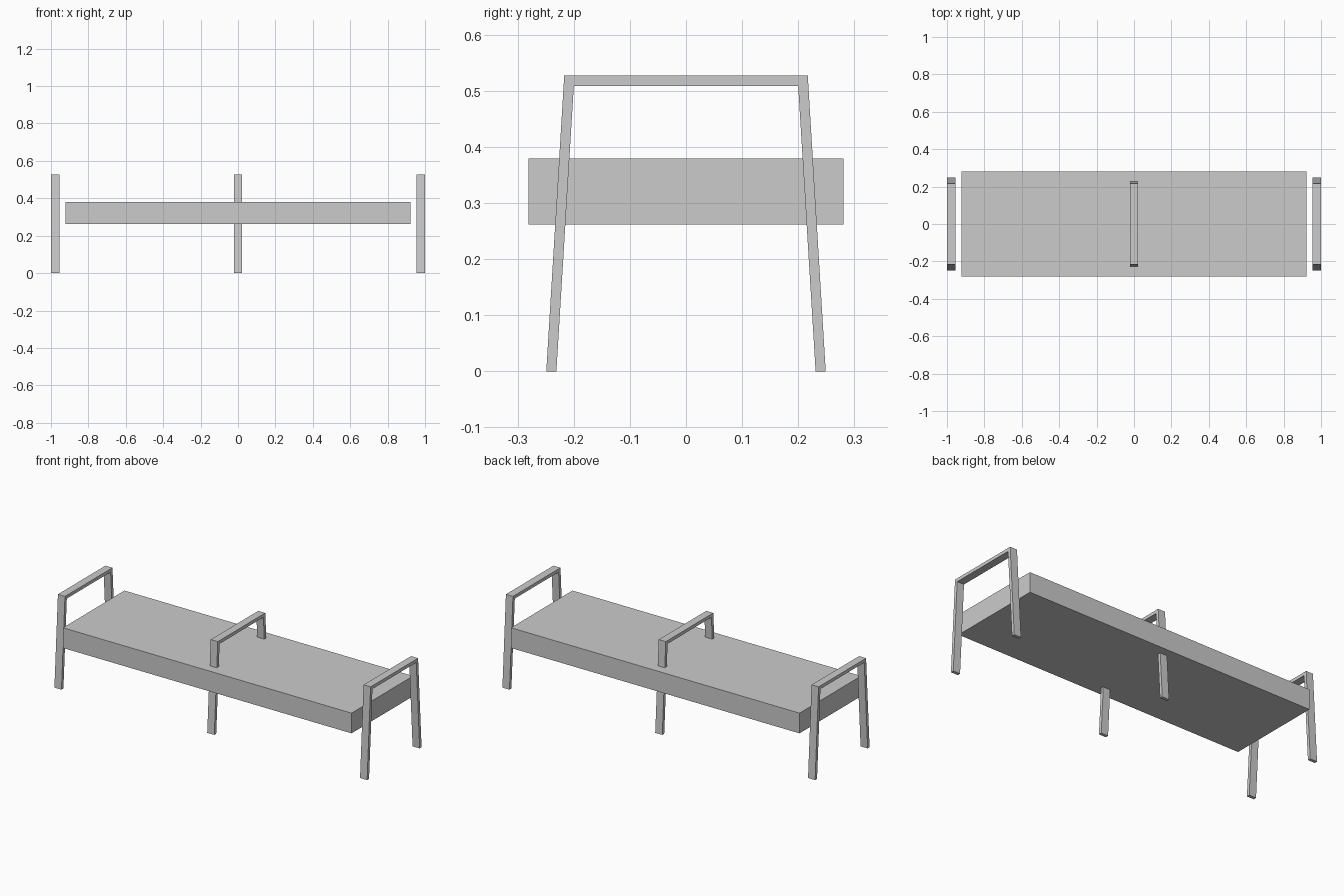
import bpy, bmesh

if "Cube" in bpy.data.objects:
    bpy.data.objects.remove(bpy.data.objects["Cube"])

# Leg frame outline in (y, z): splayed legs joined by a top bar
OUTER = [(-0.249, 0), (-0.217, 0.527), (0.217, 0.527), (0.249, 0)]
INNER = [(-0.231, 0), (-0.2, 0.508), (0.2, 0.508), (0.231, 0)]
FRAME_WIDTH = 0.045


def add_object(name, bm):
    bmesh.ops.recalc_face_normals(bm, faces=bm.faces)
    mesh = bpy.data.meshes.new(name)
    bm.to_mesh(mesh)
    bm.free()
    obj = bpy.data.objects.new(name, mesh)
    bpy.context.collection.objects.link(obj)
    return obj


def leg_frame(name, x):
    bm = bmesh.new()
    left = x - FRAME_WIDTH / 2
    outer = [bm.verts.new((left, y, z)) for y, z in OUTER]
    inner = [bm.verts.new((left, y, z)) for y, z in INNER]
    faces = [bm.faces.new((outer[i], outer[i + 1], inner[i + 1], inner[i]))
             for i in range(3)]
    ext = bmesh.ops.extrude_face_region(bm, geom=faces, use_keep_orig=True)
    verts = [g for g in ext["geom"] if isinstance(g, bmesh.types.BMVert)]
    bmesh.ops.translate(bm, verts=verts, vec=(FRAME_WIDTH, 0, 0))
    return add_object(name, bm)


# Seat slab
bm = bmesh.new()
bmesh.ops.create_cube(bm, size=1)
bmesh.ops.scale(bm, verts=bm.verts, vec=(1.846, 0.562, 0.117))
seat = add_object("seat", bm)
seat.location.z = 0.3205

# Three leg frames that rise above the seat as armrests
for name, x in (("left_frame", -0.9775), ("middle_frame", 0), ("right_frame", 0.9775)):
    leg_frame(name, x)
